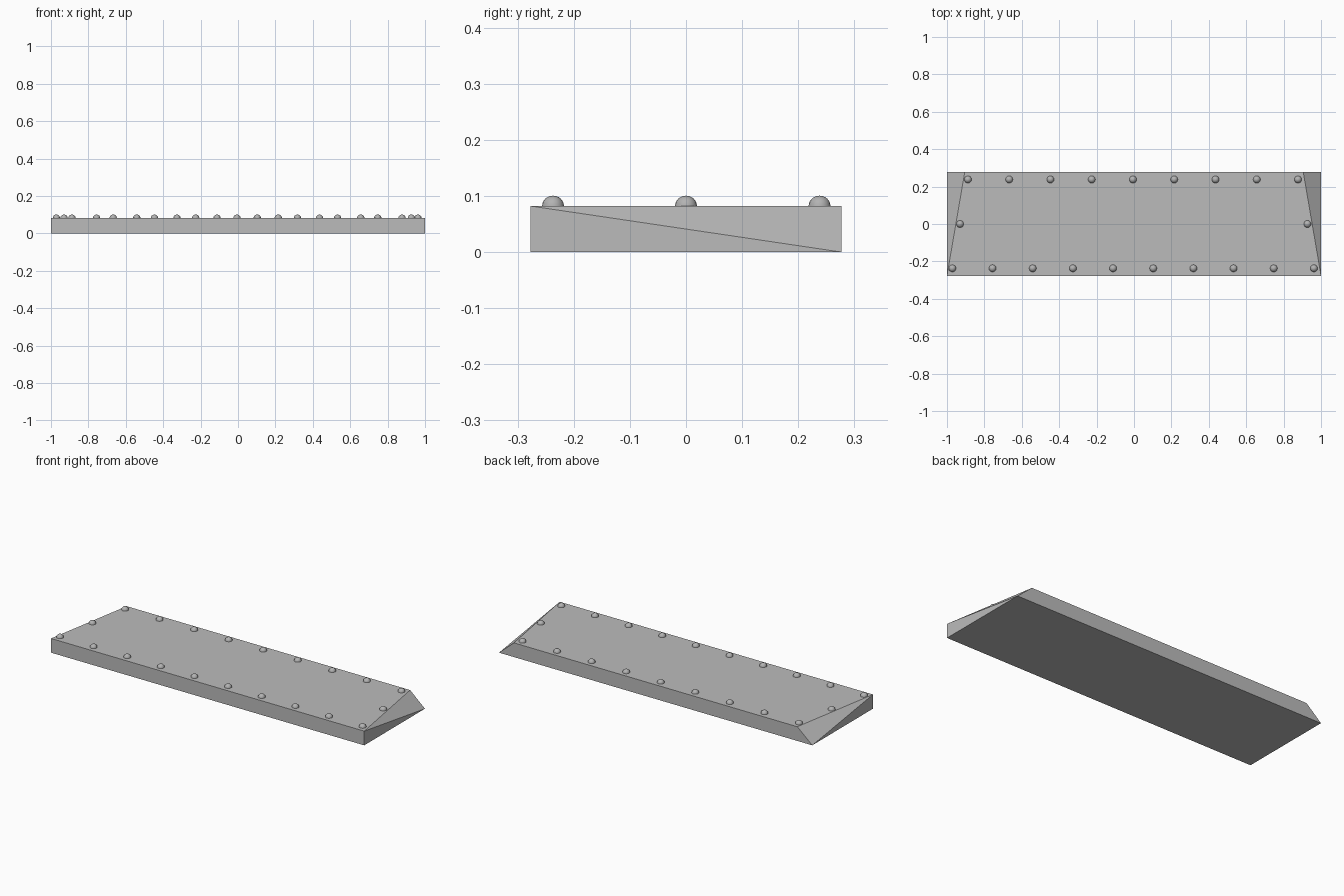
import bpy
import bmesh

cube = bpy.data.objects.get("Cube")
if cube:
    bpy.data.objects.remove(cube, do_unlink=True)

HALF_X, HALF_Y, TOP = 1.0, 0.277, 0.082
BACK_X = 0.905       # half width of the top at the back
RIVET_R, RIVET_H = 0.0195, 0.0185


def make_material(name, grey):
    mat = bpy.data.materials.new(name)
    mat.use_nodes = True
    color = (grey, grey, grey, 1)
    mat.diffuse_color = color
    mat.node_tree.nodes["Principled BSDF"].inputs["Base Color"].default_value = color
    return mat


def add_object(name, bm, mat):
    mesh = bpy.data.meshes.new(name)
    bmesh.ops.recalc_face_normals(bm, faces=bm.faces)
    bm.to_mesh(mesh)
    bm.free()
    mesh.materials.append(mat)
    obj = bpy.data.objects.new(name, mesh)
    bpy.context.collection.objects.link(obj)
    return obj


plate_grey = make_material("plate grey", 0.5)
rivet_grey = make_material("rivet grey", 0.45)

# Plate: a slab whose top narrows to the back, with each end folded on a diagonal
bm = bmesh.new()
v = {}
for side in (-1, 1):
    v[side, "front_low"] = bm.verts.new((side * HALF_X, -HALF_Y, 0))
    v[side, "back_low"] = bm.verts.new((side * HALF_X, HALF_Y, 0))
    v[side, "front_top"] = bm.verts.new((side * HALF_X, -HALF_Y, TOP))
    v[side, "back_top"] = bm.verts.new((side * BACK_X, HALF_Y, TOP))
    bm.faces.new([v[side, k] for k in ("front_low", "back_low", "front_top")])
    bm.faces.new([v[side, k] for k in ("back_low", "back_top", "front_top")])
ring = ("front_low", "back_low", "back_top", "front_top")
for a, b in zip(ring, ring[1:] + ring[:1]):
    bm.faces.new((v[-1, a], v[-1, b], v[1, b], v[1, a]))
add_object("plate", bm, plate_grey)


# Rivets: domes along the four edges of the top
def rivet_row(name, y, first_x, last_x, count):
    for i in range(count):
        x = first_x + (last_x - first_x) * i / (count - 1)
        bm = bmesh.new()
        bmesh.ops.create_uvsphere(bm, u_segments=16, v_segments=12, radius=RIVET_R)
        low = [p for p in bm.verts if p.co.z < -0.001]
        bmesh.ops.delete(bm, geom=low, context="VERTS")
        for p in bm.verts:
            p.co.z *= RIVET_H / RIVET_R
        for f in bm.faces:
            f.smooth = True
        obj = add_object(f"{name}_{i + 1}", bm, rivet_grey)
        obj.location = (x, y, TOP)


rivet_row("front_rivet", -0.237, -0.971, 0.962, 10)
rivet_row("back_rivet", 0.238, -0.888, 0.877, 9)
rivet_row("end_rivet", 0.0, -0.93, 0.927, 2)
